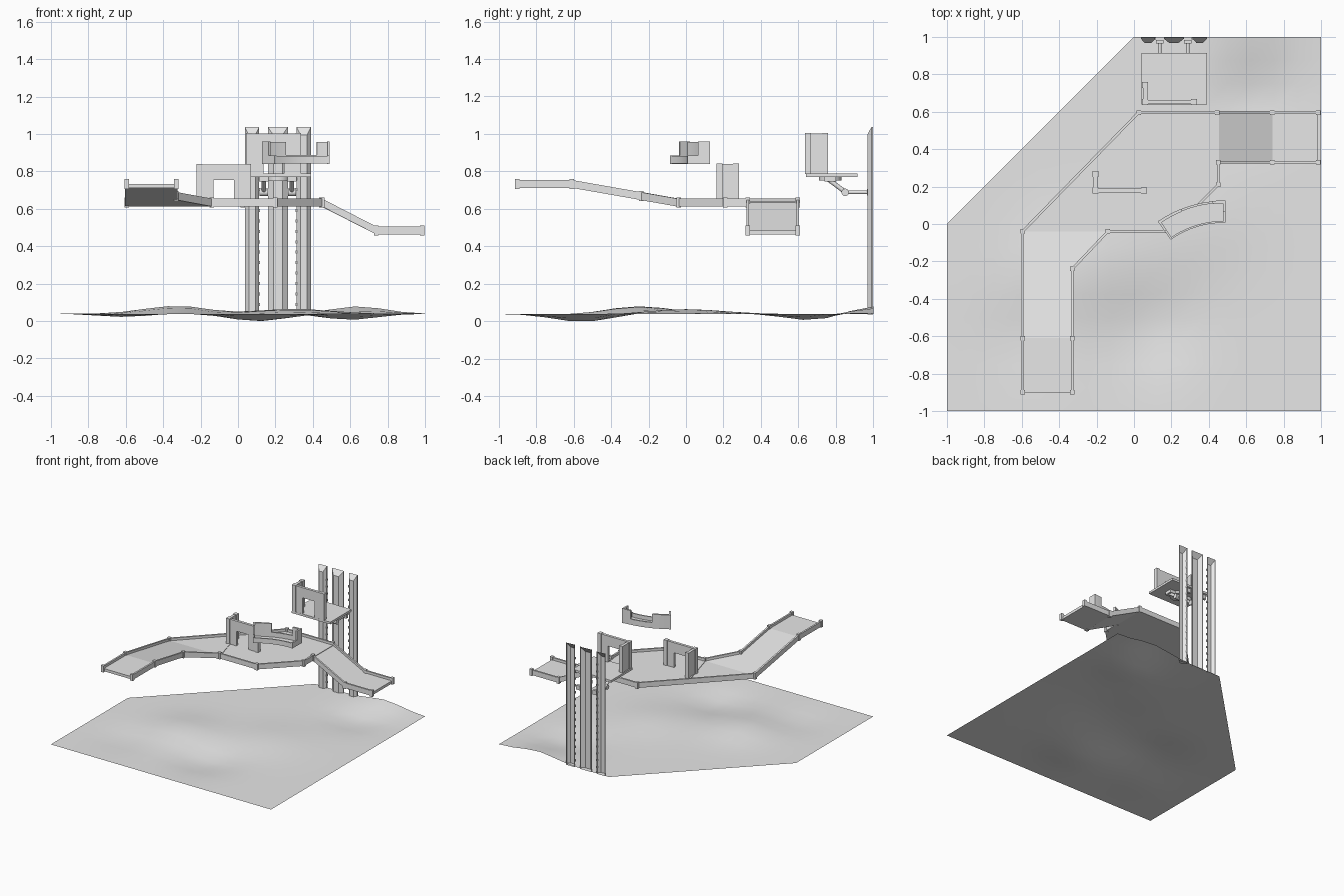
import bpy, bmesh, math
from mathutils import Vector as V

cube = bpy.data.objects.get("Cube")
if cube:
    bpy.data.objects.remove(cube, do_unlink=True)

grey = bpy.data.materials.new("light_grey")
grey.use_nodes = True
grey.diffuse_color = (0.8, 0.8, 0.8, 1)
grey.node_tree.nodes["Principled BSDF"].inputs["Base Color"].default_value = (0.8, 0.8, 0.8, 1)


def finish(name, bm, smooth=None, normals=True):
    if normals:
        bmesh.ops.recalc_face_normals(bm, faces=bm.faces)
    me = bpy.data.meshes.new(name)
    bm.to_mesh(me)
    bm.free()
    me.materials.append(grey)
    ob = bpy.data.objects.new(name, me)
    bpy.context.collection.objects.link(ob)
    if smooth:
        bpy.ops.object.select_all(action='DESELECT')
        ob.select_set(True)
        bpy.context.view_layer.objects.active = ob
        bpy.ops.object.shade_smooth_by_angle(angle=smooth)
    return ob


def prism(bm, pts, h):
    """Polygon swept straight up by h."""
    low = [bm.verts.new(p) for p in pts]
    top = [bm.verts.new(V(p) + V((0, 0, h))) for p in pts]
    bm.faces.new(low[::-1])
    bm.faces.new(top)
    for i in range(len(low)):
        j = (i + 1) % len(low)
        bm.faces.new((low[i], low[j], top[j], top[i]))


def beam(bm, a, b, w, h):
    """Upright-sided bar whose bottom runs from a to b."""
    a, b = V(a), V(b)
    d = b - a
    n = V((-d.y, d.x, 0)).normalized() * w / 2
    prism(bm, [a + n, a - n, b - n, b + n], h)


def box(bm, x0, x1, y0, y1, z0, z1):
    ym = (y0 + y1) / 2
    beam(bm, (x0, ym, z0), (x1, ym, z0), y1 - y0, z1 - z0)


def rod(bm, a, b, r):
    a, b = V(a), V(b)
    q = V((0, 0, 1)).rotation_difference(b - a).to_matrix().to_4x4()
    q.translation = (a + b) / 2
    bmesh.ops.create_cone(bm, cap_ends=True, segments=16, radius1=r, radius2=r,
                          depth=(b - a).length, matrix=q)


# Ground sheet with gentle mounds and hollows: x, y, height, radius
mounds = [(-.33, -.25, .042, .25), (.64, 1, .042, .2), (.3, 0, .026, .28),
          (.1, -.55, -.043, .22), (.6, .68, -.036, .2), (-.6, -.6, -.018, .2)]
bm = bmesh.new()
bmesh.ops.create_grid(bm, x_segments=16, y_segments=16, size=1)
bmesh.ops.bisect_plane(bm, geom=bm.verts[:] + bm.edges[:] + bm.faces[:], dist=1e-5,
                       plane_co=(-1, 0, 0), plane_no=(-1, 1, 0), clear_outer=True)
for v in bm.verts:
    v.co.z = 0.04 + sum(h * math.exp(-((v.co.x - x) ** 2 + (v.co.y - y) ** 2) / r ** 2)
                        for x, y, h, r in mounds)
base = min(v.co.z for v in bm.verts)
bmesh.ops.translate(bm, verts=bm.verts, vec=(0, 0, -base))
finish("ground", bm, math.radians(60), normals=False)

# Walkway: raised wing, ramp, main deck, lowered wing
FLAT, HIGH, LOW, THICK = 0.612, 0.712, 0.463, 0.022


def on_deck(x, y):
    """Height of the floor underside at a plan point."""
    if y < -0.04:
        return FLAT + (HIGH - FLAT) * min(1, (-0.04 - y) / 0.57)
    if x > 0.45:
        return FLAT + (LOW - FLAT) * min(1, (x - 0.45) / 0.29)
    return FLAT


def lift(plan):
    return [V((x, y, on_deck(x, y))) for x, y in plan]


panels = {
    "raised_wing": [(-.596, -.9), (-.33, -.9), (-.33, -.61), (-.596, -.61)],
    "raised_ramp": [(-.596, -.61), (-.33, -.61), (-.33, -.24), (-.14, -.04), (-.596, -.04)],
    "main_deck": [(-.596, -.04), (.2, -.04), (.45, .21), (.45, .6), (.025, .595)],
    "lowered_ramp": [(.45, .33), (.74, .33), (.74, .595), (.45, .595)],
    "lowered_wing": [(.74, .33), (.985, .33), (.985, .595), (.74, .595)],
}
for name, plan in panels.items():
    bm = bmesh.new()
    prism(bm, lift(plan), THICK)
    finish(name, bm)

# Thin joint strips across the deck
bm = bmesh.new()
for a, b in (((-.24, .32), (-.14, -.04)), ((.445, .33), (.445, .595))):
    beam(bm, (*a, FLAT + THICK), (*b, FLAT + THICK), 0.02, 0.004)
finish("joint_strips", bm)

# Low rails and posts along both edges
edges = {
    "outer": [(-.596, -.9), (-.596, -.61), (-.596, -.04), (.025, .596), (.445, .596),
              (.74, .596), (.985, .596)],
    "inner": [(-.33, -.9), (-.33, -.61), (-.33, -.24), (-.14, -.04), (.2, -.04),
              (.45, .21), (.45, .33), (.74, .33), (.985, .33)],
}
for side, plan in edges.items():
    path = lift(plan)
    bm = bmesh.new()
    for a, b in zip(path, path[1:]):
        beam(bm, a, b, 0.014, 0.042)
    finish(side + "_rail", bm)
    bm = bmesh.new()
    for p in path:
        box(bm, p.x - .012, p.x + .012, p.y - .012, p.y + .012, p.z - .005, p.z + .048)
    finish(side + "_posts", bm)


# Corner wall with doorway, used twice
def corner_wall(name, x, y, z):
    bm = bmesh.new()
    t, top = 0.011, z + 0.218
    box(bm, x, x + .075, y - t, y + t, z, top)
    box(bm, x + .185, x + .255, y - t, y + t, z, top)
    box(bm, x + .075, x + .185, y - t, y + t, z + .135, top)
    box(bm, x - t, x + t, y, y + .09, z, top)
    for px, py in ((0, 0), (0, .09), (.26, 0)):
        box(bm, x + px - .016, x + px + .016, y + py - .016, y + py + .016, z, top + .003)
    finish(name, bm)


corner_wall("deck_corner_wall", -.207, .178, .62)
corner_wall("lift_corner_wall", .06, .652, .785)


# Floating curved balcony
def arc(bm, r0, r1, a0, a1, z0, z1, steps=10):
    for i in range(steps):
        a, b = (math.radians(a0 + (a1 - a0) * k / steps) for k in (i, i + 1))
        prism(bm, [(.485 + r * math.cos(t), -.497 + r * math.sin(t), z0)
                   for r, t in ((r0, a), (r1, a), (r1, b), (r0, b))], z1 - z0)
    bmesh.ops.remove_doubles(bm, verts=bm.verts, dist=1e-5)
    inside = [f for f in bm.faces if all(len(e.link_faces) > 2 for e in f.edges)]
    bmesh.ops.delete(bm, geom=inside, context='FACES_ONLY')


pieces = {
    "balcony_floor": (.507, .62, 90, 124.5, .842, .85),
    "balcony_front_rail": (.504, .514, 90, 124.5, .842, .882),
    "balcony_back_wall": (.61, .622, 90, 124.5, .842, .888),
    "balcony_tall_back_right": (.608, .623, 112, 124.5, .842, .958),
    "balcony_tall_back_left": (.608, .623, 90, 96, .842, .958),
}
for name, spec in pieces.items():
    bm = bmesh.new()
    arc(bm, *spec)
    finish(name, bm, math.radians(30))
for side, a0, a1 in (("left", 89.5, 90.8), ("right", 123.7, 125)):
    for part, r0, r1, top in (("low", .504, .565, .886), ("tall", .56, .624, .96)):
        bm = bmesh.new()
        arc(bm, r0, r1, a0, a1, .84, top, steps=1)
        finish(f"balcony_{side}_{part}_end", bm)

# Lift platform
bm = bmesh.new()
box(bm, .04, .39, .64, .915, .77, .788)
finish("lift_platform", bm)
bm = bmesh.new()
rod(bm, (.215, .77, .75), (.215, .77, .772), .06)
finish("platform_turntable", bm, math.radians(30))

# Lift arms running in the slots between columns
for side, x in (("right", .138), ("left", .288)):
    bm = bmesh.new()
    box(bm, x - .025, x + .025, .74, .80, .745, .772)
    rod(bm, (x, .76, .757), (x, .85, .69), .012)
    rod(bm, (x - .022, .85, .688), (x + .022, .85, .688), .02)
    rod(bm, (x, .85, .688), (x, .98, .688), .01)
    box(bm, x - .02, x + .02, .965, .985, .67, .706)
    finish(side + "_lift_arm", bm, math.radians(30))

# Tapered channel columns, open at the back, with sloped tops
columns = (("right", .037, .113), ("middle", .16, .266), ("left", .313, .39))
for name, x0, x1 in columns:
    bm = bmesh.new()
    inset = (x1 - x0) * 0.27
    prism(bm, [(x0, .998, .035), (x0, .99, .035), (x0 + inset, .968, .035),
               (x1 - inset, .968, .035), (x1, .99, .035), (x1, .998, .035)], 1.002)
    for v in bm.verts:
        if v.co.z > 1 and v.co.y < .98:
            v.co.z -= .042
    bmesh.ops.recalc_face_normals(bm, faces=bm.faces)
    back = [f for f in bm.faces if all(v.co.y > .995 for v in f.verts)]
    bmesh.ops.delete(bm, geom=back, context='FACES_ONLY')
    finish(name + "_column", bm, normals=False)

# Gear racks on the column edges
for side, x in (("right", .114), ("left", .312)):
    bm = bmesh.new()
    for i in range(16):
        z = .08 + i * .056
        box(bm, x - .004, x + .004, .986, .996, z, z + .016)
    finish(side + "_rack_teeth", bm)
